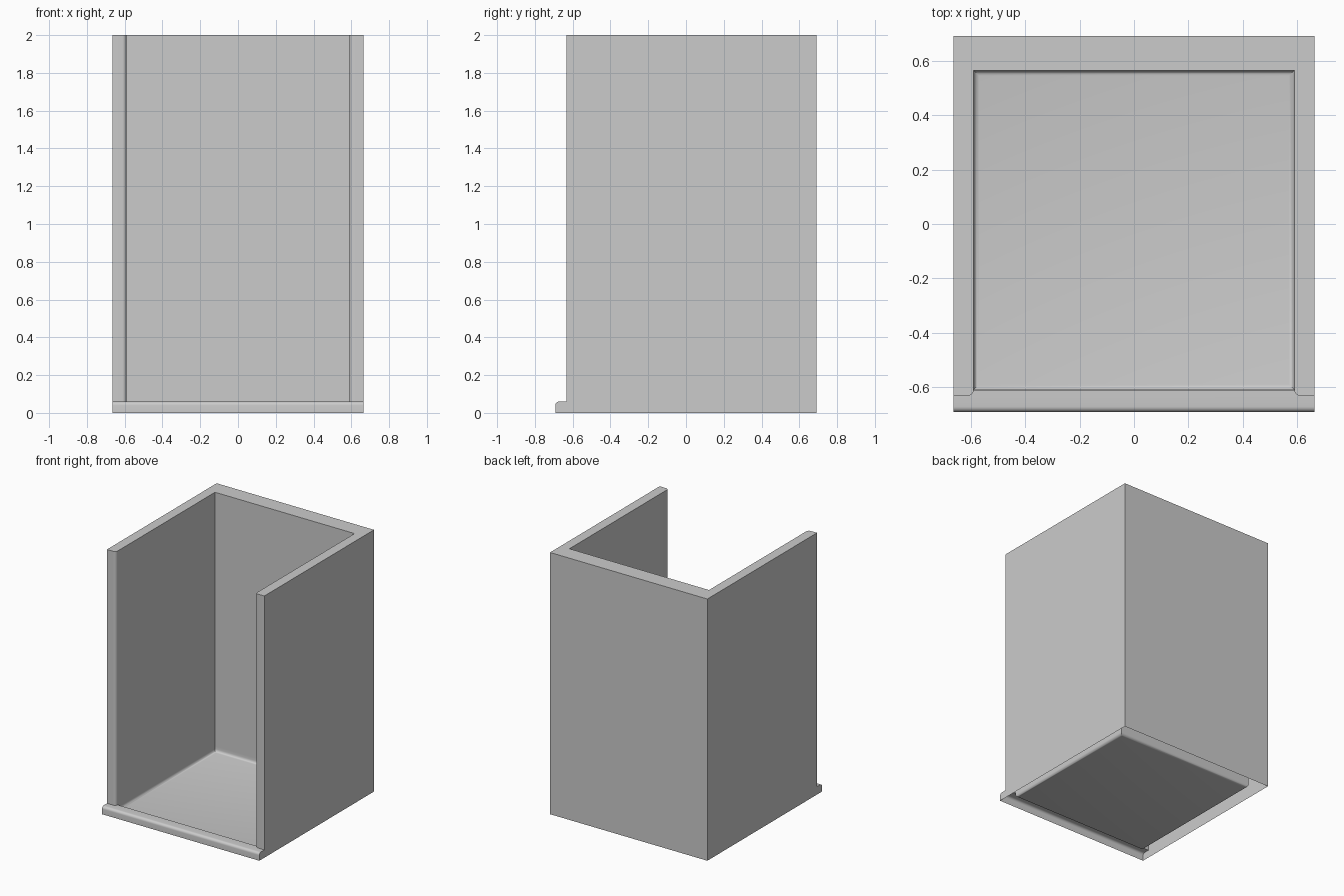
import bpy, bmesh
from math import sin, cos, pi, radians

if "Cube" in bpy.data.objects:
    bpy.data.objects.remove(bpy.data.objects["Cube"])

X, XI = 0.665, 0.59               # outer and inner half width
YB, YBI = 0.692, 0.565            # back wall, outside and inside
YW, YS, YL = -0.632, -0.61, -0.692  # wall ends, sill inner edge, lip front
H, LIP, FLOOR, R = 2.0, 0.06, 0.02, 0.02


def arc(cx, cy, r, a0, a1, n=6):
    return [(cx + r * cos(a0 + (a1 - a0) * i / n),
             cy + r * sin(a0 + (a1 - a0) * i / n)) for i in range(n + 1)]


def face(bm, pts):
    return bm.faces.new([bm.verts.new(p) for p in pts])


def curtain(bm, path, z0, z1):
    """Vertical faces along an open xy path."""
    for (ax, ay), (bx, by) in zip(path, path[1:]):
        face(bm, [(ax, ay, z0), (bx, by, z0), (bx, by, z1), (ax, ay, z1)])


def finish(bm, name, angle=35):
    bmesh.ops.remove_doubles(bm, verts=bm.verts, dist=1e-5)
    bmesh.ops.recalc_face_normals(bm, faces=bm.faces)
    me = bpy.data.meshes.new(name)
    bm.to_mesh(me)
    bm.free()
    ob = bpy.data.objects.new(name, me)
    bpy.context.collection.objects.link(ob)
    bpy.ops.object.select_all(action='DESELECT')
    ob.select_set(True)
    bpy.context.view_layer.objects.active = ob
    bpy.ops.object.shade_smooth_by_angle(angle=radians(angle))
    return ob


# Rounded inner corner of the right wall end, and its mirror on the left
corner = arc(XI + 0.022, YW + 0.022, 0.022, pi, 1.5 * pi)
mirrored = [(-x, y) for x, y in corner]
inner = [(-XI, YS), (-XI, YBI), (XI, YBI), (XI, YS)]
outer = [(X, YW), (X, YB), (-X, YB), (-X, YW)]

# Hollow three-sided walls, open underneath
bm = bmesh.new()
curtain(bm, outer, LIP, H)
curtain(bm, inner, LIP, H)
curtain(bm, corner + outer[:1], LIP, H)
curtain(bm, mirrored + outer[-1:], LIP, H)
rim = inner + corner[1:] + outer + mirrored[:0:-1]
face(bm, [(x, y, H) for x, y in rim])
curtain(bm, outer, 0, LIP)
finish(bm, "walls")

# Floor pan with filleted edges
bm = bmesh.new()
rings = [(0, LIP)] + [(R * (1 - cos(a)), FLOOR + R * (1 - sin(a)))
                      for a in (i * pi / 8 for i in range(5))]
loops = [[(-XI + d, YS + d, z), (XI - d, YS + d, z),
          (XI - d, YBI - d, z), (-XI + d, YBI - d, z)] for d, z in rings]
for lo, hi in zip(loops, loops[1:]):
    for i in range(4):
        j = (i + 1) % 4
        face(bm, [lo[i], lo[j], hi[j], hi[i]])
face(bm, loops[-1])
finish(bm, "floor")

# Front sill with a rounded nose, open underneath
bm = bmesh.new()
nose = [(YL, 0)] + arc(YL + R, LIP - R, R, pi, pi / 2)
for (ay, az), (by, bz) in zip(nose, nose[1:]):
    face(bm, [(-X, ay, az), (X, ay, az), (X, by, bz), (-X, by, bz)])
top = [(-X, YL + R), (X, YL + R), (X, YW)] + corner[::-1] + mirrored + [(-X, YW)]
face(bm, [(x, y, LIP) for x, y in top])
for s in (-X, X):
    face(bm, [(s, y, z) for y, z in nose + [(YW, LIP), (YW, 0)]])
finish(bm, "front_sill")
